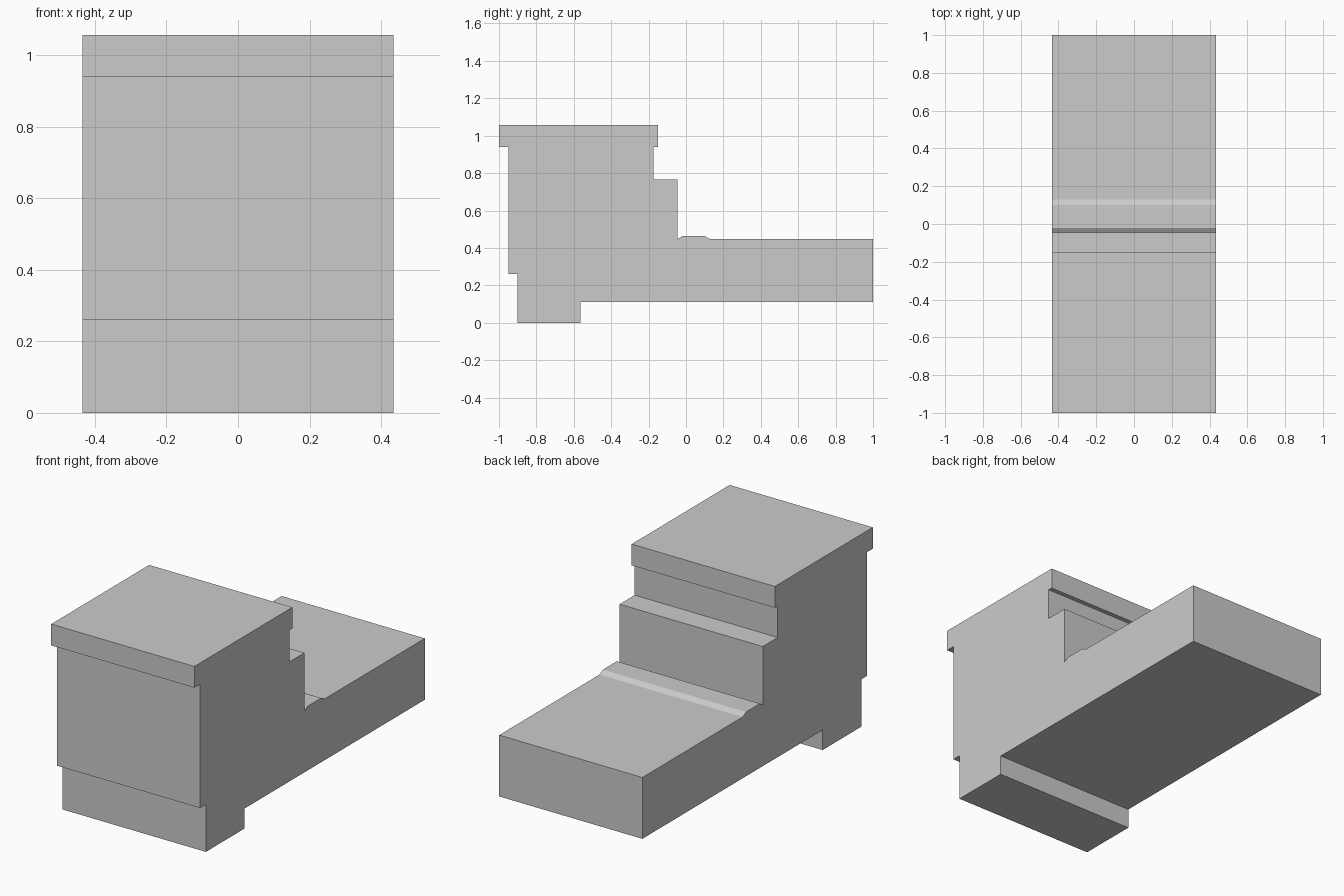
import bpy
import bmesh

# Remove the default cube
cube = bpy.data.objects.get("Cube")
if cube:
    bpy.data.objects.remove(cube, do_unlink=True)

HALF_WIDTH = 0.435

# Single plain grey
grey = bpy.data.materials.new("plain_grey")
grey.use_nodes = True
grey.diffuse_color = (0.6, 0.6, 0.6, 1)
grey.node_tree.nodes["Principled BSDF"].inputs["Base Color"].default_value = (0.6, 0.6, 0.6, 1)


def extrude_profile(name, profile):
    """Extrude a closed side outline (y, z) across the full width."""
    bm = bmesh.new()
    side = bm.faces.new([bm.verts.new((-HALF_WIDTH, y, z)) for y, z in profile])
    result = bmesh.ops.extrude_face_region(bm, geom=[side])
    moved = [v for v in result["geom"] if isinstance(v, bmesh.types.BMVert)]
    bmesh.ops.translate(bm, verts=moved, vec=(2 * HALF_WIDTH, 0, 0))
    bmesh.ops.recalc_face_normals(bm, faces=bm.faces)
    mesh = bpy.data.meshes.new(name)
    bm.to_mesh(mesh)
    bm.free()
    mesh.materials.append(grey)
    obj = bpy.data.objects.new(name, mesh)
    bpy.context.collection.objects.link(obj)
    return obj


# Stepped body: foot, underside, rear deck with raised sill, stepped back, cap, front
extrude_profile("stepped_body", [
    (-0.90, 0), (-0.565, 0), (-0.565, 0.11),        # foot
    (1, 0.11), (1, 0.447),                          # rear deck
    (0.13, 0.447), (0.10, 0.463),                   # sill
    (-0.02, 0.463), (-0.045, 0.447),
    (-0.045, 0.767), (-0.175, 0.767),               # back steps
    (-0.175, 0.94), (-0.15, 0.94), (-0.15, 1.057),  # overhanging cap
    (-1, 1.057), (-1, 0.94), (-0.95, 0.94),
    (-0.95, 0.26), (-0.90, 0.26),                   # front panel
])
